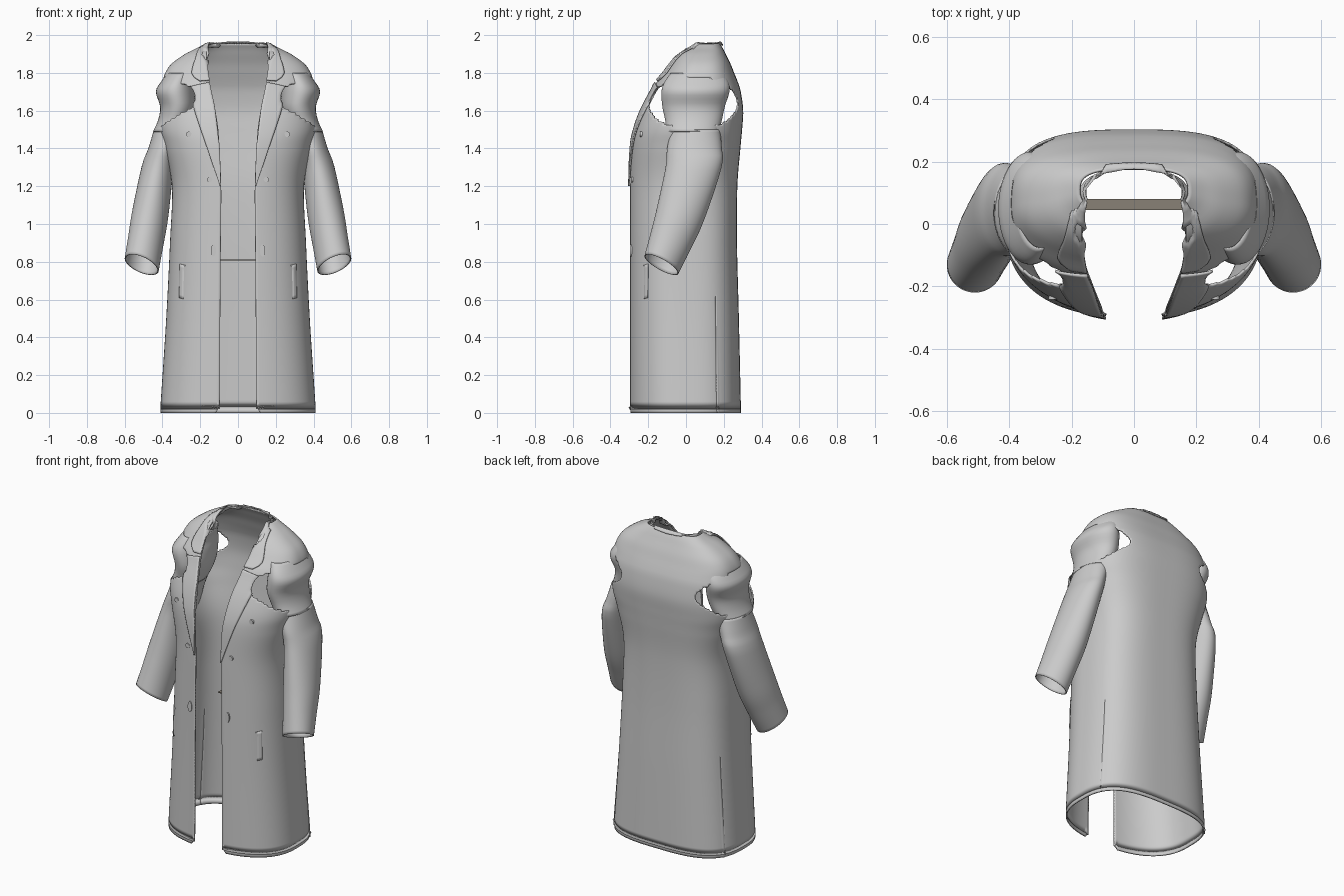
import bpy, bmesh, math
from mathutils import Vector

if "Cube" in bpy.data.objects:
    bpy.data.objects.remove(bpy.data.objects["Cube"])


def material(name, rgb):
    m = bpy.data.materials.new(name)
    m.diffuse_color = (*rgb, 1)
    m.use_nodes = True
    m.node_tree.nodes["Principled BSDF"].inputs["Base Color"].default_value = m.diffuse_color
    return m


CLOTH = material("grey cloth", (0.6, 0.6, 0.6))
TAUPE = material("dark taupe", (0.25, 0.22, 0.18))


def spline(rows, step, key):
    """Catmull-Rom through rows of numbers; key picks the columns that measure distance."""
    out = []
    for i in range(len(rows) - 1):
        a, b = rows[max(i - 1, 0)], rows[i]
        c, d = rows[i + 1], rows[min(i + 2, len(rows) - 1)]
        dist = math.sqrt(sum((b[k] - c[k]) ** 2 for k in key))
        n = max(1, math.ceil(dist / step))
        for s in range(n):
            t = s / n
            out.append([0.5 * (2 * q + (r - p) * t + (2 * p - 5 * q + 4 * r - u) * t * t
                               + (3 * q - p - 3 * r + u) * t ** 3)
                        for p, q, r, u in zip(a, b, c, d)])
    out.append(list(rows[-1]))
    return out


def grid(name, rows, closed=False, thick=0.008, wrap=None, edit=None):
    """Skin rows of points, then mirror and thicken."""
    bm = bmesh.new()
    vs = [[bm.verts.new(p) for p in r] for r in rows]
    n = len(rows[0])
    for lo, hi in zip(vs, vs[1:]):
        for j in range(n if closed else n - 1):
            k = (j + 1) % n
            bm.faces.new((lo[j], lo[k], hi[k], hi[j]))
    if edit:
        edit(bm, vs)
    for f in bm.faces:
        f.smooth = True
    me = bpy.data.meshes.new(name)
    bm.to_mesh(me)
    bm.free()
    me.materials.append(CLOTH)
    ob = bpy.data.objects.new(name, me)
    bpy.context.collection.objects.link(ob)
    if wrap:
        w = ob.modifiers.new("wrap", 'SHRINKWRAP')
        w.target, w.wrap_mode, w.offset = wrap[0], wrap[1], wrap[2]
    ob.modifiers.new("mirror", 'MIRROR')
    s = ob.modifiers.new("thickness", 'SOLIDIFY')
    s.thickness, s.offset = thick, -1
    return ob


# Coat body: height, half width, front y, back y, front edge x
BODY = [(0, .41, -.30, .29, .12), (.03, .41, -.30, .29, .10), (.06, .409, -.30, .29, .097),
        (.5, .38, -.30, .28, .095), (.9, .36, -.30, .27, .092), (1.2, .35, -.30, .272, .09),
        (1.4, .39, -.293, .288, .10), (1.5, .415, -.275, .297, .105), (1.6, .415, -.24, .303, .12),
        (1.7, .41, -.19, .29, .14), (1.75, .40, -.165, .275, .15), (1.8, .385, -.125, .255, .16),
        (1.85, .35, -.09, .235, .165), (1.9, .28, -.05, .21, .167), (1.93, .22, 0, .195, .165),
        (1.955, .175, .03, .18, .155)]
COLS = 90


def section(z, w, yf, yb, xf):
    nf, nb, yc = 2.4, 3.0, (yf + yb) / 2
    t0 = -math.acos(min(1, (xf / w) ** (nf / 2)))
    pts = []
    for j in range(COLS + 1):
        t = t0 + (math.pi / 2 - t0) * j / COLS
        n, b = (nf, yc - yf) if t < 0 else (nb, yb - yc)
        x = w * max(0, math.cos(t)) ** (2 / n)
        y = yc + math.copysign(b * abs(math.sin(t)) ** (2 / n), t)
        pts.append((0 if j == COLS else x, y, z))
    return pts


def cut_body(bm, vs):
    # Side vent: split one column of edges and lift the back flap slightly
    col = min(range(COLS), key=lambda j: abs(vs[0][j].co.y - .17))
    line = {r[col] for r in vs if r[col].co.z < .64}
    res = bmesh.ops.split_edges(bm, edges=[e for e in bm.edges if all(v in line for v in e.verts)])
    for v in {v for e in res["edges"] for v in e.verts}:
        if v.link_faces and all(f.calc_center_median().y > v.co.y for f in v.link_faces):
            v.co.x += .006 * max(0, 1 - v.co.z / .66)
    # Armhole
    def inside(c):
        return c.x > .22 and ((c.y - .04) / .235) ** 2 + ((c.z - 1.64) / .13) ** 2 < 1
    bmesh.ops.delete(bm, geom=[f for f in bm.faces if inside(f.calc_center_median())],
                     context='FACES')
    rim = [v for v in bm.verts if v.is_boundary and v.co.x > .22 and 1.48 < v.co.z < 1.8]
    for _ in range(4):
        bmesh.ops.smooth_vert(bm, verts=rim, factor=.5,
                              use_axis_x=True, use_axis_y=True, use_axis_z=True)


body = grid("coat_body", [section(*r) for r in spline(BODY, .018, (0, 1))], edit=cut_body)


# Sleeves and shoulder caps: height, centre x, centre y, radius x, radius y, tilt x, tilt y
def tube(name, rows):
    rings = []
    for z, cx, cy, rx, ry, a, b in spline(rows, .025, (0,)):
        ring = []
        for j in range(48):
            t = 2 * math.pi * j / 48
            dx, dy = rx * math.cos(t), ry * math.sin(t)
            ring.append((cx + dx, cy + dy, z + a * dx + b * dy))
        rings.append(ring)
    return grid(name, rings, closed=True, thick=.006)


tube("sleeve", [(.785, .51, -.13, .09, .09, .36, -.5), (.9, .49, -.085, .092, .105, .3, -.4),
                (1.05, .465, -.03, .095, .125, .2, -.25), (1.3, .425, .04, .085, .148, .05, 0),
                (1.4, .395, .045, .08, .145, 0, 0), (1.5, .36, .05, .085, .13, 0, 0)])
tube("shoulder_cap", [(1.49, .362, .035, .088, .14, 0, 0), (1.55, .335, .04, .088, .15, 0, 0),
                      (1.62, .32, .04, .092, .165, 0, 0), (1.7, .333, .05, .102, .18, 0, 0),
                      (1.75, .325, .055, .085, .17, 0, 0), (1.80, .30, .06, .075, .14, 0, 0)])


# Lapels and collar: inner fold point, then outer edge point
def ribbon(name, rows):
    pts = []
    for r in spline(rows, .02, (0, 1, 2)):
        a, b = Vector(r[:3]), Vector(r[3:])
        pts.append([a.lerp(b, j / 8) for j in range(9)])
    return grid(name, pts, wrap=(body, 'OUTSIDE_SURFACE', .011))


ribbon("lapel", [(.09, -.303, 1.2, .095, -.306, 1.2), (.10, -.29, 1.42, .17, -.285, 1.42),
                 (.12, -.24, 1.6, .23, -.22, 1.6), (.14, -.19, 1.7, .258, -.18, 1.7),
                 (.15, -.165, 1.75, .26, -.17, 1.735)])
ribbon("collar", [(.151, -.155, 1.76, .205, -.16, 1.765), (.157, -.125, 1.80, .25, -.125, 1.81),
                  (.167, -.06, 1.865, .225, -.05, 1.885), (.163, .01, 1.925, .2, .04, 1.925),
                  (.145, .08, 1.97, .18, .11, 1.935), (.09, .135, 1.99, .11, .175, 1.945),
                  (0, .16, 2.0, 0, .195, 1.945)])

# Pocket welts
grid("pocket", [[(.265 + .013 * j, -.22, .6 + .018 * i + .002 * j) for j in range(6)]
                for i in range(11)], thick=.003, wrap=(body, 'ABOVE_SURFACE', .004))

# Buttons, set on the cloth surface
bpy.context.view_layer.update()
dg = bpy.context.evaluated_depsgraph_get()
for x, z, tall in ((.26, 1.475, 1), (.15, 1.235, 1), (.13, .86, 2.3)):
    for side in (-1, 1):
        hit, loc, nor, _ = body.ray_cast(Vector((side * x, -1, z)), Vector((0, 1, 0)), depsgraph=dg)
        bpy.ops.mesh.primitive_cylinder_add(vertices=20, radius=.014, depth=.012,
                                            location=loc if hit else (side * x, -.28, z),
                                            rotation=(math.pi / 2, 0, 0))
        ob = bpy.context.object
        ob.name = "button"
        ob.scale = (1, tall, 1)
        ob.data.materials.append(CLOTH)
        bpy.ops.object.shade_smooth_by_angle()

# Thin inner strip seen through the neck
bpy.ops.mesh.primitive_cube_add(size=1, location=(0, .062, .81))
strip = bpy.context.object
strip.name = "inner_strip"
strip.scale = (.34, .035, .005)
strip.data.materials.append(TAUPE)
